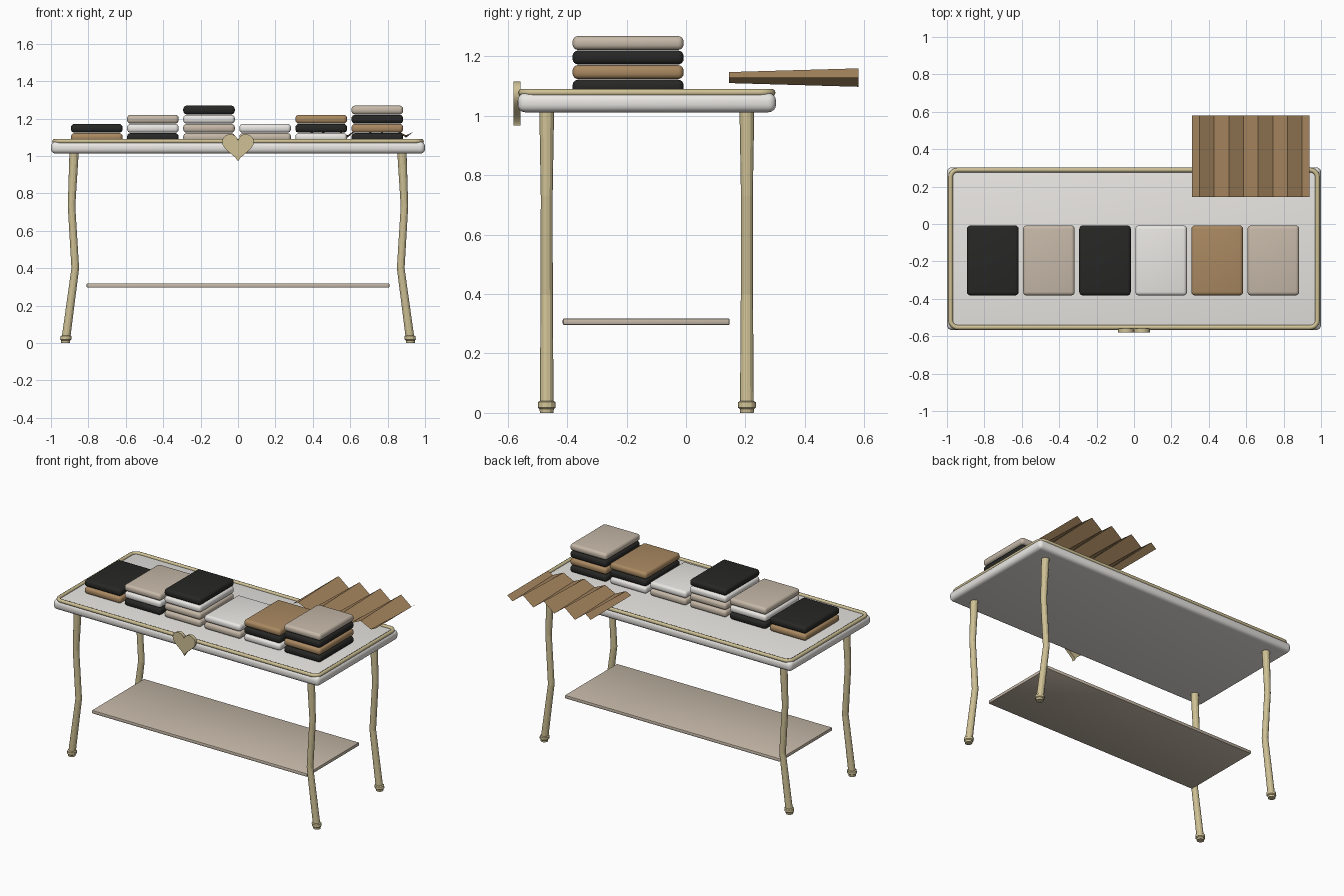
import bpy, bmesh, math

if "Cube" in bpy.data.objects:
    bpy.data.objects.remove(bpy.data.objects["Cube"])

CY = -0.132  # table centre in y


def material(name, rgb):
    m = bpy.data.materials.new(name)
    m.diffuse_color = (*rgb, 1)
    m.use_nodes = True
    m.node_tree.nodes["Principled BSDF"].inputs["Base Color"].default_value = m.diffuse_color
    return m


GOLD = material("gold", (0.62, 0.53, 0.30))
WHITE = material("white", (0.82, 0.80, 0.77))
BEIGE = material("beige", (0.56, 0.48, 0.39))
BLACK = material("black", (0.02, 0.02, 0.019))
WOOD = material("wood", (0.40, 0.25, 0.12))


def finish(name, bm, mat, angle=None):
    bmesh.ops.recalc_face_normals(bm, faces=bm.faces)
    mesh = bpy.data.meshes.new(name)
    bm.to_mesh(mesh)
    bm.free()
    mesh.materials.append(mat)
    ob = bpy.data.objects.new(name, mesh)
    bpy.context.collection.objects.link(ob)
    if angle:
        bpy.ops.object.select_all(action='DESELECT')
        bpy.context.view_layer.objects.active = ob
        ob.select_set(True)
        bpy.ops.object.shade_smooth_by_angle(angle=math.radians(angle))
    return ob


def rounded_box(name, center, size, radius, mat, segments=4):
    bm = bmesh.new()
    bmesh.ops.create_cube(bm, size=1)
    for v in bm.verts:
        v.co = [c + s * k for c, s, k in zip(center, size, v.co)]
    bmesh.ops.bevel(bm, geom=bm.edges[:], offset=radius, segments=segments,
                    profile=0.5, affect='EDGES')
    return finish(name, bm, mat, 40)


def bridge(bm, a, b):
    for i in range(len(a)):
        j = (i + 1) % len(a)
        bm.faces.new((a[i], a[j], b[j], b[i]))


# table top and lower shelf
rounded_box("table_top", (0, CY, 1.0445), (2, 0.87, 0.065), 0.026, WHITE)
rounded_box("lower_shelf", (0, CY - 0.002, 0.307), (1.62, 0.562, 0.023), 0.006, BEIGE, 2)

# gold rim: a round section swept along a rounded rectangle
bm = bmesh.new()
hx, hy, r, tube = 0.981, 0.421, 0.04, 0.0125
rings = []
for k, (sx, sy) in enumerate(((1, 1), (-1, 1), (-1, -1), (1, -1))):
    for i in range(7):
        a = math.pi / 2 * (k + i / 6)
        ring = []
        for j in range(8):
            t = math.tau * j / 8
            d = r + tube * math.cos(t)
            ring.append(bm.verts.new((sx * (hx - r) + d * math.cos(a),
                                      CY + sy * (hy - r) + d * math.sin(a),
                                      1.0785 + tube * math.sin(t))))
        rings.append(ring)
for i, ring in enumerate(rings):
    bridge(bm, ring, rings[(i + 1) % len(rings)])
finish("gold_rim", bm, GOLD, 50)


# bent legs with a collared foot: (x, z, radius)
LEG = ((0.876, 1.03, 0.025), (0.890, 0.73, 0.020), (0.870, 0.40, 0.0205),
       (0.918, 0.04, 0.023), (0.919, 0.036, 0.030), (0.921, 0.018, 0.030),
       (0.922, 0.013, 0.024), (0.922, 0.0, 0.023))


def leg(name, side, y):
    bm = bmesh.new()
    rings = []
    for x, z, rad in LEG:
        rings.append([bm.verts.new((side * x + rad * math.cos(math.tau * j / 12),
                                    y + rad * math.sin(math.tau * j / 12), z))
                      for j in range(12)])
    for a, b in zip(rings, rings[1:]):
        bridge(bm, a, b)
    bm.faces.new(rings[0])
    bm.faces.new(rings[-1])
    finish(name, bm, GOLD)


for side, sname in ((-1, "left"), (1, "right")):
    leg("front_leg_" + sname, side, CY - 0.337)
    leg("back_leg_" + sname, side, CY + 0.337)

# heart ornament: parametric outline extruded in y
bm = bmesh.new()
outline = []
for i in range(40):
    t = math.tau * i / 40
    x = 0.085 * math.sin(t) ** 3
    z = 13 * math.cos(t) - 5 * math.cos(2 * t) - 2 * math.cos(3 * t) - math.cos(4 * t)
    outline.append((x, 0.967 + (z + 17) * 0.149 / 28.9))
front = [bm.verts.new((x, -0.5805, z)) for x, z in outline]
back = [bm.verts.new((x, -0.558, z)) for x, z in outline]
bridge(bm, front, back)
bm.faces.new(front)
bm.faces.new(back)
finish("heart_ornament", bm, GOLD, 30)

# folded stacks, listed bottom to top
STACKS = ((WOOD, BLACK), (BLACK, WHITE, BEIGE), (BEIGE, BEIGE, WHITE, BLACK),
          (BEIGE, WHITE), (WHITE, BLACK, WOOD), (BLACK, WOOD, BLACK, BEIGE))
for s, stack in enumerate(STACKS):
    for i, mat in enumerate(stack):
        rounded_box(f"stack_{s + 1}_layer_{i + 1}",
                    (-0.755 + 0.3 * s, -0.195, 1.0985 + 0.049 * i),
                    (0.276, 0.374, 0.047), 0.019, mat)

# pleated sheet: triangle wave in x, deeper towards the back
bm = bmesh.new()
wave = [0]
for i in range(8):
    wave.append(1 if i % 2 == 0 else -1)
wave.append(0)
xs = [0.311] + [0.311 + 0.0784 * (i + 0.5) for i in range(8)] + [0.938]
near = [bm.verts.new((x, 0.145, 1.129 + 0.0185 * w)) for x, w in zip(xs, wave)]
far = [bm.verts.new((x, 0.5805, 1.129 + 0.031 * w)) for x, w in zip(xs, wave)]
for i in range(len(xs) - 1):
    bm.faces.new((near[i], near[i + 1], far[i + 1], far[i]))
finish("pleated_sheet", bm, WOOD)
